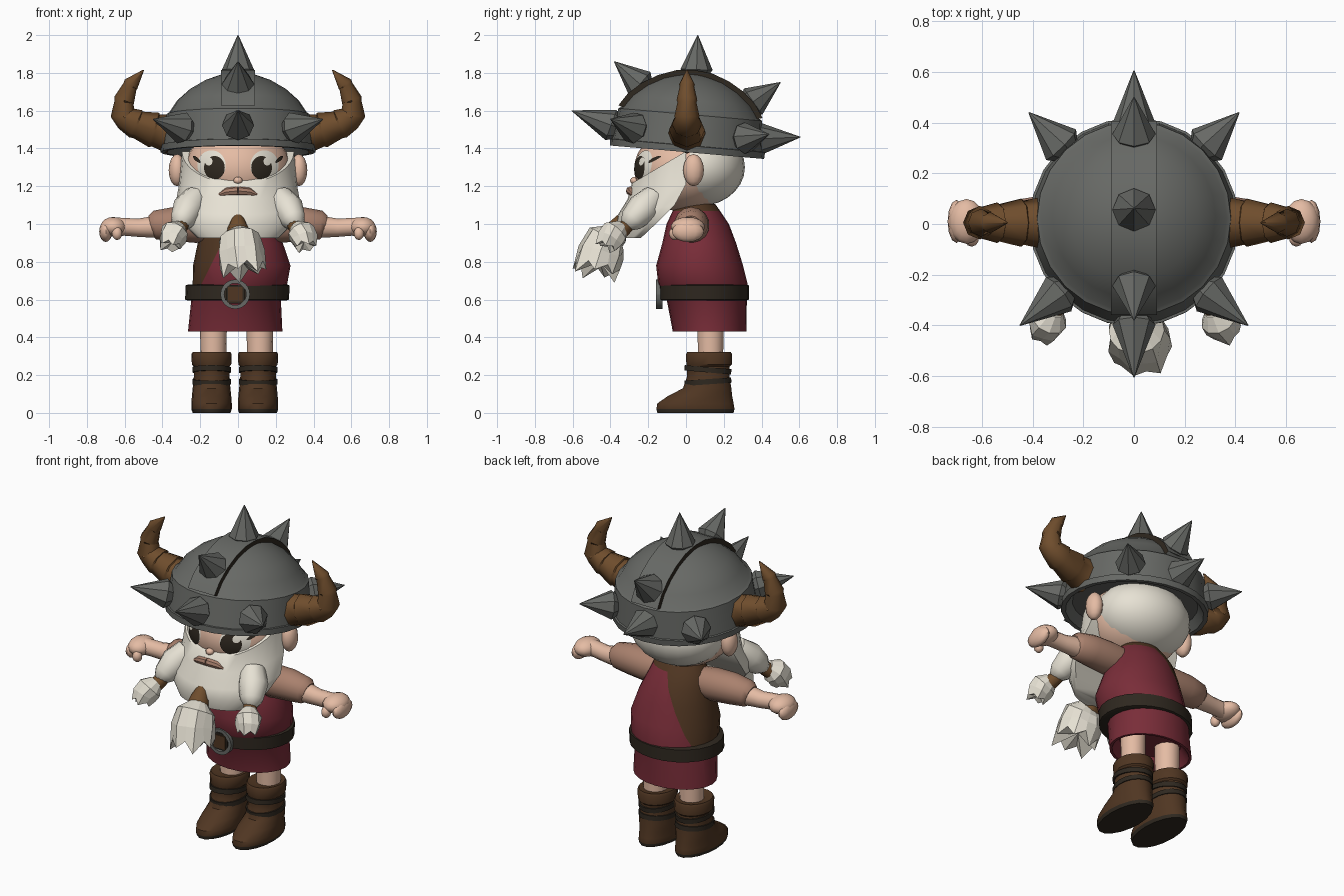
import bpy, bmesh, math
from mathutils import Vector, Matrix

if "Cube" in bpy.data.objects:
    bpy.data.objects.remove(bpy.data.objects["Cube"])

def material(name, r, g, b):
    m = bpy.data.materials.new(name)
    m.diffuse_color = (r, g, b, 1)
    m.use_nodes = True
    m.node_tree.nodes["Principled BSDF"].inputs["Base Color"].default_value = m.diffuse_color
    return m

SKIN = material("skin", .78, .50, .37)
TAN = material("tan_skin", .40, .22, .155)
GREY = material("iron_grey", .135, .14, .13)
HORN = material("horn_brown", .16, .075, .026)
LEATHER = material("leather_brown", .08, .037, .016)
RED = material("tunic_red", .19, .026, .04)
WHITE = material("hair_white", .80, .76, .66)
DARK = material("dark_brown", .028, .021, .014)

def finish(name, bm, mats, angle=40):
    bmesh.ops.recalc_face_normals(bm, faces=bm.faces)
    me = bpy.data.meshes.new(name)
    bm.to_mesh(me)
    bm.free()
    ob = bpy.data.objects.new(name, me)
    bpy.context.collection.objects.link(ob)
    for m in mats:
        me.materials.append(m)
    if angle:
        bpy.ops.object.select_all(action='DESELECT')
        ob.select_set(True)
        bpy.context.view_layer.objects.active = ob
        bpy.ops.object.shade_smooth_by_angle(angle=math.radians(angle))
    return ob

def skin_rings(rings, caps=(True, True)):
    """Join closed rings of points with quads."""
    bm = bmesh.new()
    vs = [[bm.verts.new(p) for p in r] for r in rings]
    n = len(rings[0])
    for a, b in zip(vs, vs[1:]):
        for i in range(n):
            j = (i + 1) % n
            bm.faces.new((a[i], a[j], b[j], b[i]))
    if caps[0]:
        bm.faces.new(vs[0])
    if caps[1]:
        bm.faces.new(vs[-1])
    return bm

def loft(rows, n=24):
    """Stack of horizontal ellipses: z, cx, cy, rx, ry."""
    return skin_rings([[(cx + rx * math.cos(2 * math.pi * i / n),
                         cy + ry * math.sin(2 * math.pi * i / n), z) for i in range(n)]
                       for z, cx, cy, rx, ry in rows])

def tube_rings(path, n):
    """Rings across a path of (x, y, z, radius)."""
    pts = [Vector(p[:3]) for p in path]
    rings = []
    for k, p in enumerate(pts):
        t = (pts[min(k + 1, len(pts) - 1)] - pts[max(k - 1, 0)]).normalized()
        ref = Vector((0, 1, 0)) if abs(t.y) < .75 else Vector((1, 0, 0))
        u = t.cross(ref).normalized()
        v = t.cross(u)
        rings.append([p + path[k][3] * (u * math.cos(2 * math.pi * i / n) + v * math.sin(2 * math.pi * i / n))
                      for i in range(n)])
    return rings

def tube(name, path, mat, n=12, angle=40):
    return finish(name, skin_rings(tube_rings(path, n)), [mat], angle)

def ball(name, c, r, mat, seg=16):
    bm = bmesh.new()
    bmesh.ops.create_uvsphere(bm, u_segments=seg, v_segments=seg // 2 + 2, radius=1,
                              matrix=Matrix.Translation(c) @ Matrix.Diagonal((*r, 1)))
    return finish(name, bm, [mat], 60)

# Helmet band and dome, tilted slightly back
tilt = Matrix.Translation((0, .005, 1.38)) @ Matrix.Rotation(math.radians(-5), 4, 'X')
dome = [(.21, .365), (.275, .322), (.335, .255), (.38, .178), (.412, .09), (.42, .008)]
rows = [(.05, .35), (0, .385), (0, .41), (.035, .412), (.037, .402), (.2, .382)] + dome
bm = loft([(z, 0, 0, r, r) for z, r in rows], 24)
bm.transform(tilt)
finish("helmet", bm, [GREY], 30)

# Raised strap over the dome, with dark edges
bm = bmesh.new()
arch = []
for z, y in [(z, -r) for z, r in dome] + [(z, r) for z, r in reversed(dome)]:
    arch.append([bm.verts.new((x, k * y, .1 + k * (z - .1)))
                 for x, k in ((-.09, 1.05), (.09, 1.05), (.09, .93), (-.09, .93))])
for a, b in zip(arch, arch[1:]):
    for i in range(4):
        f = bm.faces.new((a[i], a[(i + 1) % 4], b[(i + 1) % 4], b[i]))
        f.material_index = i % 2
bm.transform(tilt)
finish("helmet_strap", bm, [GREY, DARK], 30)

# Helmet spikes
spikes = [((0, .055, 1.785), (0, .062, 2.0)), ((0, -.22, 1.72), (0, -.38, 1.86)),
          ((0, .33, 1.63), (0, .5, 1.75)), ((0, -.36, 1.51), (0, -.605, 1.60)),
          ((0, .36, 1.45), (0, .605, 1.46))]
for s in (-1, 1):
    spikes += [((s * .27, -.255, 1.50), (s * .45, -.40, 1.555)),
               ((s * .265, .29, 1.45), (s * .415, .44, 1.475))]
for b, t in spikes:
    b, t = Vector(b), Vector(t)
    tube("helmet_spike", [(*b.lerp(t, f), r) for f, r in ((0, .06), (.15, .085), (1, .002))], GREY, 8, 0)

# Horns with stepped ridges
horn = [(.35, 1.475, .105), (.435, 1.495, .087), (.445, 1.498, .095), (.53, 1.525, .074),
        (.54, 1.53, .08), (.60, 1.56, .063), (.608, 1.572, .066), (.605, 1.645, .05),
        (.603, 1.655, .055), (.572, 1.73, .038), (.567, 1.738, .042), (.50, 1.815, .003)]
for s in (-1, 1):
    tube("horn", [(s * x, .005, z, r) for x, z, r in horn], HORN, 8, 46)

# Head, hair, ears, neck, nose
HC, HR = Vector((0, -.01, 1.29)), Vector((.28, .265, .225))
ball("head", HC, HR, SKIN, 28)
ball("back_hair", (0, .07, 1.30), (.284, .242, .205), WHITE, 24)
tube("neck", [(0, .04, 1.0, .09), (0, .04, 1.16, .09)], SKIN)
ball("nose", (0, -.272, 1.23), (.025, .024, .02), SKIN, 10)
for s in (-1, 1):
    ball("ear", (s * .322, .04, 1.285), (.045, .055, .085), SKIN, 12)

# Eyes: thin plates that follow the face
def plate(name, cx, cz, rx, rz, lift, mat, slope=0):
    bm = bmesh.new()
    bmesh.ops.create_grid(bm, x_segments=10, y_segments=10, size=1)
    for v in bm.verts:
        a, b = v.co.x, v.co.y
        x = cx + rx * a * math.sqrt(1 - b * b / 2)
        z = cz + rz * b * math.sqrt(1 - a * a / 2) + slope * (x - cx)
        d = max(0, 1 - ((x - HC.x) / HR.x) ** 2 - ((z - HC.z) / HR.z) ** 2)
        v.co = (x, HC.y - HR.y * math.sqrt(d) - lift, z)
    finish(name, bm, [mat], 60)

for s in (-1, 1):
    plate("eye_white", s * .14, 1.31, .075, .08, .004, WHITE)
    plate("iris", s * .125, 1.298, .055, .062, .007, DARK)
    plate("eye_glint", s * .155, 1.332, .020, .022, .010, WHITE)
    plate("eyelash", s * .218, 1.342, .02, .012, .007, DARK, s * .7)

# Beard: half-ellipse slices that rise toward the ears
slices = [(1.215, .17, .297, -.287, 0), (1.13, .08, .312, -.31, 0), (1.05, .05, .332, -.36, -.06),
          (.99, .02, .30, -.372, -.15), (.925, 0, .215, -.355, -.24)]
rings = []
for z, rise, rx, yf, yb in slices:
    ring = []
    for i in range(17):
        a = math.pi * i / 16
        ring.append((rx * math.cos(a), yb + (yf - yb) * math.sin(a), z + rise * (1 - math.sin(a))))
    rings.append(ring)
finish("beard", skin_rings(rings), [WHITE], 50)
for s in (-1, 1):
    tube("beard_side_lock", [(s * .22, -.17, 1.14, .07), (s * .265, -.23, 1.08, .085),
                             (s * .295, -.29, 1.02, .065), (s * .31, -.32, .99, .035)], WHITE, 10, 60)
    tube("lip", [(0, -.295, 1.175, .024), (s * .06, -.288, 1.17, .022), (s * .10, -.28, 1.155, .008)], TAN, 8)

# Braid ties and jagged tufts
def tuft(name, path, spread, n):
    rings = tube_rings(path, n)
    axis = (Vector(path[-1][:3]) - Vector(path[0][:3])).normalized()
    for i in range(0, n, 2):
        rings[-1][i] = rings[-1][i] + axis * spread * (1 if i % 4 else .6)
        rings[-2][i + 1] = rings[-2][i + 1] * .85 + Vector(path[-2][:3]) * .15
    rings.append([Vector(path[-1][:3]) * .97 + p * .03 - axis * .02 for p in rings[-1]])
    finish(name, skin_rings(rings), [WHITE], 0)

tube("center_tie", [(0, -.33, 1.04, .03), (0, -.365, .98, .055), (0, -.40, .92, .065)], HORN, 10)
tuft("center_tuft", [(.005, -.38, .955, .05), (.01, -.42, .92, .11), (.015, -.45, .85, .128),
                     (.025, -.465, .78, .122)], .07, 14)
for s in (-1, 1):
    tube("side_tie", [(s * .285, -.29, 1.01, .035), (s * .325, -.35, .96, .045)], HORN, 10)
    tuft("side_tuft", [(s * .315, -.34, .985, .04), (s * .335, -.375, .955, .075),
                       (s * .35, -.40, .92, .075), (s * .355, -.415, .89, .055)], .03, 10)

# Tunic: red with a leather side panel and collar
bm = loft([(.50, -.015, .12, .19, .14), (.43, -.015, .125, .235, .18), (.43, -.015, .125, .25, .195),
           (.60, -.01, .11, .237, .212), (.68, .01, .09, .25, .237), (.78, .02, .072, .258, .23),
           (.90, .012, .07, .225, .195), (1.0, 0, .062, .19, .165), (1.07, 0, .055, .16, .125),
           (1.105, 0, .05, .125, .105)])
cut = Vector((1, 0, -.5))
for co, no in ((Vector((-.2, 0, .67)), cut), (Vector((0, 0, .66)), Vector((0, 0, 1)))):
    bmesh.ops.bisect_plane(bm, geom=bm.verts[:] + bm.edges[:] + bm.faces[:], plane_co=co, plane_no=no)
for f in bm.faces:
    c = f.calc_center_median()
    side = (c - Vector((-.2, 0, .67))).dot(cut) < 0
    f.material_index = int((c.z > .66 and side) or c.z > 1.08)
finish("tunic", bm, [RED, LEATHER], 40)

# Belt and buckle
finish("belt", loft([(.595, -.005, .095, .262, .225), (.60, -.005, .095, .275, .238),
                     (.675, -.002, .095, .275, .238), (.68, -.002, .095, .262, .225)]), [DARK], 40)
ring = []
for k in range(25):
    a = 2 * math.pi * k / 24
    ring.append([(-.015 + r * math.cos(a), y, .628 + r * math.sin(a))
                 for r, y in ((.058, -.125), (.078, -.125), (.078, -.158), (.058, -.158))])
finish("buckle_ring", skin_rings(ring, (False, False)), [GREY], 30)
for name, size, y, mat in (("buckle_frame", .098, -.143, DARK), ("buckle_center", .078, -.149, LEATHER)):
    bm = bmesh.new()
    bmesh.ops.create_cube(bm, size=1, matrix=Matrix.Translation((-.015, y, .628)) @ Matrix.Diagonal((size, .02, size, 1)))
    finish(name, bm, [mat], 0)

# Arms and hands
for s in (-1, 1):
    tube("upper_arm", [(s * .12, .035, .995, .085), (s * .22, .03, .995, .095), (s * .34, .028, 1.0, .09),
                       (s * .44, .025, .995, .076), (s * .462, .025, .99, .055)], TAN, 14, 50)
    tube("forearm", [(s * .44, .025, .985, .058), (s * .53, .02, .98, .048), (s * .60, .012, .985, .047),
                     (s * .66, .01, .985, .05)], SKIN, 12, 60)
    ball("hand", (s * .66, .01, .985), (.07, .09, .052), SKIN, 14)
    ball("fingers", (s * .70, .01, .96), (.035, .085, .055), SKIN, 12)
    ball("thumb", (s * .64, -.06, .95), (.028, .03, .035), SKIN, 10)

# Legs, boots and boot straps
for cx in (-.14, .106):
    tube("leg", [(cx + .01, .13, .28, .068), (cx + .01, .13, .52, .072)], SKIN, 14)
    bm = loft([(0, cx, .05, .10, .205), (.02, cx, .05, .107, .21), (.05, cx, .05, .107, .205),
               (.09, cx, .075, .104, .172), (.13, cx, .112, .10, .13), (.19, cx, .118, .094, .115),
               (.245, cx, .118, .094, .115), (.255, cx, .122, .104, .122), (.31, cx, .122, .107, .124),
               (.322, cx, .122, .10, .117), (.315, cx, .122, .07, .08)], 18)
    for f in bm.faces:
        f.material_index = int(f.calc_center_median().z < .015)
    finish("boot", bm, [LEATHER, DARK], 35)
    for z, lean in ((.165, 4), (.228, -5)):
        bm = loft([(-.014, 0, 0, .09, .11), (-.014, 0, 0, .102, .126),
                   (.014, 0, 0, .102, .126), (.014, 0, 0, .09, .11)], 18)
        bm.transform(Matrix.Translation((cx, .116, z)) @ Matrix.Rotation(math.radians(lean), 4, 'X'))
        finish("boot_strap", bm, [DARK], 35)
